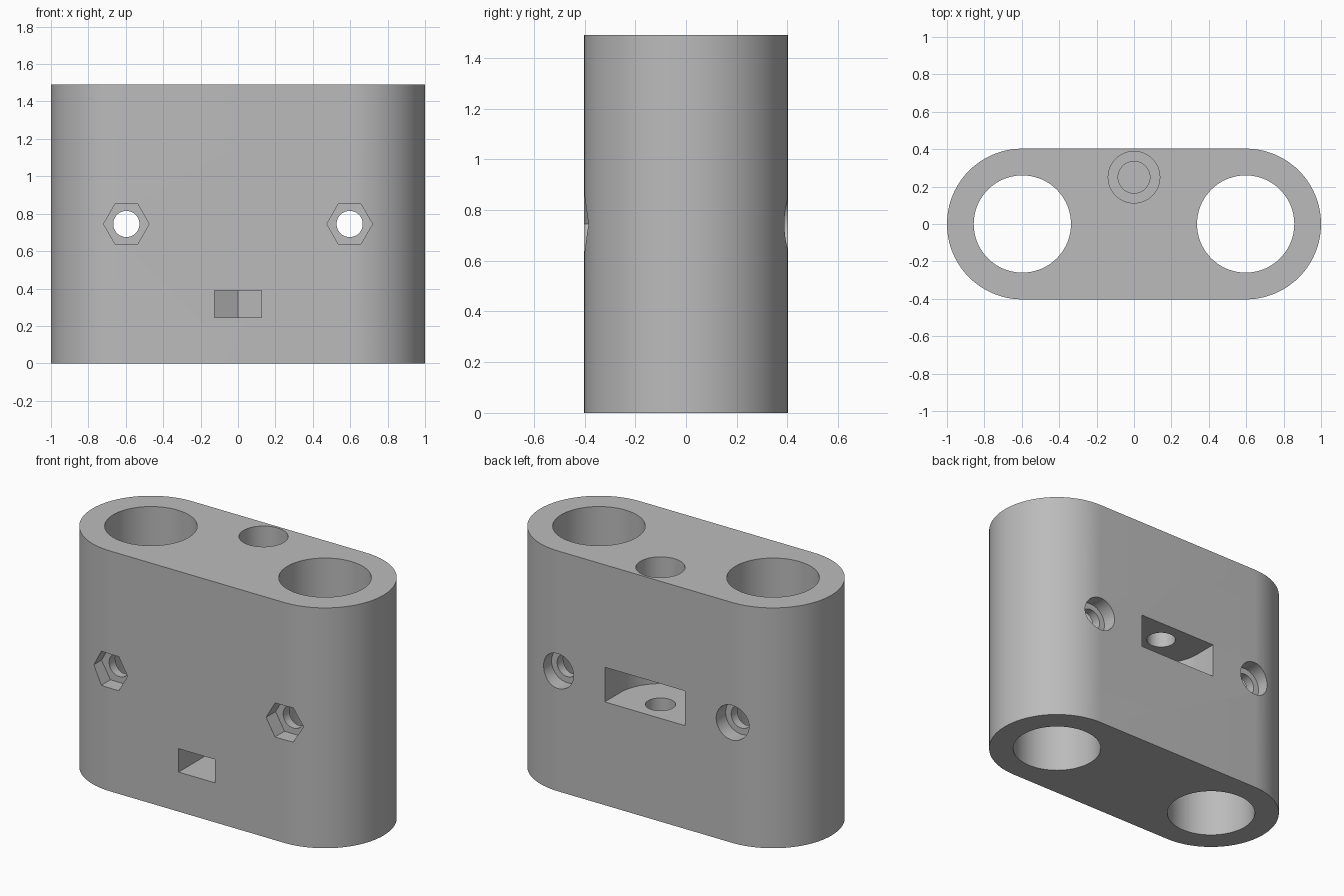
import bpy, bmesh
from math import sin, cos, pi
from mathutils import Vector

cube = bpy.data.objects.get("Cube")
if cube:
    bpy.data.objects.remove(cube, do_unlink=True)

HEIGHT, RADIUS, BORE_X, MID_Z, SCREW_Y = 1.49, 0.403, 0.597, 0.745, 0.25


def arc(u, v, r, start=0, sweep=2 * pi, n=72):
    """Points on an arc; a full sweep leaves out the repeated last point."""
    count = n if sweep >= 2 * pi else n + 1
    return [(u + r * cos(start + sweep * i / n), v + r * sin(start + sweep * i / n))
            for i in range(count)]


def prism(name, profile, lo, hi, axis="z"):
    """Extrude a profile along z (points are x, y) or along y (points are x, z)."""
    def place(p, d):
        return Vector((p[0], p[1], d) if axis == "z" else (p[0], d, p[1]))
    bm = bmesh.new()
    base = bm.faces.new([bm.verts.new(place(p, lo)) for p in profile])
    ext = bmesh.ops.extrude_face_region(bm, geom=[base])
    top = [g for g in ext["geom"] if isinstance(g, bmesh.types.BMVert)]
    bmesh.ops.translate(bm, verts=top, vec=place((0, 0), hi - lo))
    bmesh.ops.recalc_face_normals(bm, faces=bm.faces)
    mesh = bpy.data.meshes.new(name)
    bm.to_mesh(mesh)
    bm.free()
    obj = bpy.data.objects.new(name, mesh)
    bpy.context.collection.objects.link(obj)
    return obj


# Rounded block
outline = (arc(BORE_X, 0, RADIUS, -pi / 2, pi, 48)
           + arc(-BORE_X, 0, RADIUS, pi / 2, pi, 48))
body = prism("clamp_block", outline, 0, HEIGHT)

grey = bpy.data.materials.new("mid grey")
grey.use_nodes = True
colour = (0.5, 0.5, 0.5, 1)
grey.diffuse_color = colour
grey.node_tree.nodes["Principled BSDF"].inputs["Base Color"].default_value = colour
body.data.materials.append(grey)

cutters = []
for side in (-1, 1):
    x = side * BORE_X
    # Large vertical bore, cross bolt hole, nut recess in front, head recess behind
    cutters += [
        prism("bore_cutter", arc(x, 0, 0.26), -0.1, HEIGHT + 0.1),
        prism("bolt_cutter", arc(x, MID_Z, 0.07, n=48), -0.6, 0.6, "y"),
        prism("nut_cutter", arc(x, MID_Z, 0.122, n=6), -0.6, -0.31, "y"),
        prism("head_cutter", arc(x, MID_Z, 0.108, n=48), 0.31, 0.6, "y"),
    ]

# Thumb wheel slot in the back, with a half-round inner wall
slot = arc(0, SCREW_Y, 0.275, pi, pi, 48) + [(0.275, 0.6), (-0.275, 0.6)]
cutters.append(prism("wheel_slot_cutter", slot, 0.64, 0.855))

# Nut slot in the front, ending in a hexagon point
trap = [(-0.125, -0.6), (0.125, -0.6), (0.125, 0.322), (0, 0.392), (-0.125, 0.322)]
cutters.append(prism("nut_slot_cutter", trap, 0.245, 0.39))

# Stepped vertical screw hole
cutters.append(prism("screw_cutter", arc(0, SCREW_Y, 0.085, n=48), 0.3, HEIGHT - 0.2))
cutters.append(prism("screw_head_cutter", arc(0, SCREW_Y, 0.138, n=64), 1.05, HEIGHT + 0.1))

bpy.context.view_layer.objects.active = body
for cutter in cutters:
    cutter.hide_render = True
    mod = body.modifiers.new(cutter.name, "BOOLEAN")
    mod.operation = "DIFFERENCE"
    mod.solver = "EXACT"
    mod.object = cutter
    bpy.ops.object.modifier_apply(modifier=mod.name)
    bpy.data.objects.remove(cutter, do_unlink=True)

# Smooth curved walls, keep edges sharp
bpy.ops.object.select_all(action="DESELECT")
body.select_set(True)
bpy.ops.object.shade_smooth_by_angle()
